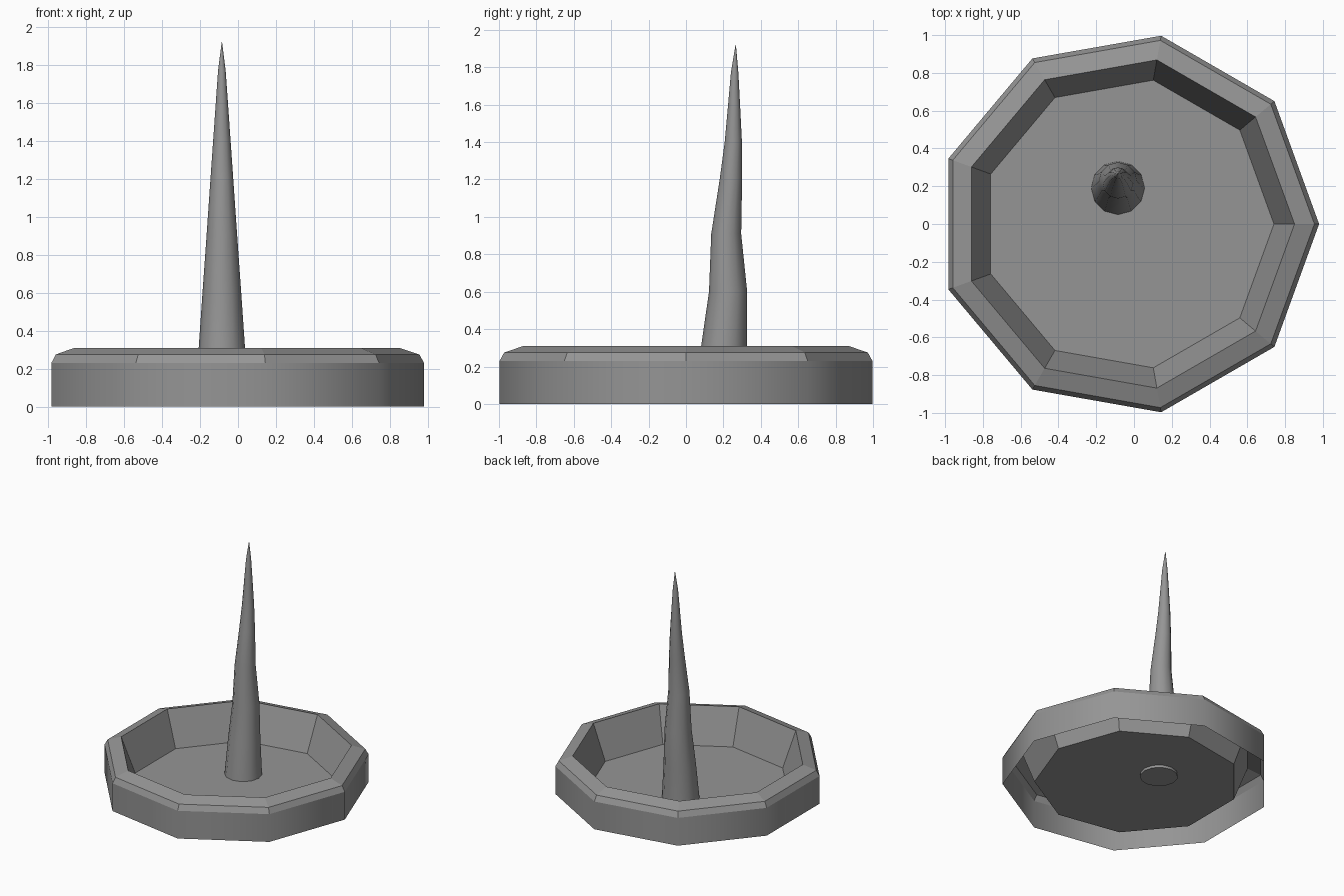
import bpy, bmesh, math

if "Cube" in bpy.data.objects:
    bpy.data.objects.remove(bpy.data.objects["Cube"])

grey = bpy.data.materials.new("stone grey")
grey.diffuse_color = (0.3, 0.3, 0.3, 1)
grey.use_nodes = True
grey.node_tree.nodes["Principled BSDF"].inputs["Base Color"].default_value = grey.diffuse_color


def loft(name, rings, sides, cap_start=False, cap_end=False, smooth=False):
    """Skin a stack of regular polygons given as (x, y, z, radius)."""
    bm = bmesh.new()
    loops = []
    for x, y, z, r in rings:
        loops.append([bm.verts.new((x + r * math.cos(math.tau * i / sides),
                                    y + r * math.sin(math.tau * i / sides), z))
                      for i in range(sides)])
    for a, b in zip(loops, loops[1:]):
        for i in range(sides):
            j = (i + 1) % sides
            bm.faces.new((a[i], a[j], b[j], b[i]))
    if cap_start:
        bm.faces.new(loops[0][::-1])
    if cap_end:
        bm.faces.new(loops[-1])
    for f in bm.faces:
        f.smooth = smooth and len(f.verts) == 4
    mesh = bpy.data.meshes.new(name)
    bm.to_mesh(mesh)
    bm.free()
    mesh.materials.append(grey)
    ob = bpy.data.objects.new(name, mesh)
    bpy.context.collection.objects.link(ob)
    return ob


CX = -0.032  # centre of the nine-sided basin

# Outer wall, open underneath
loft("outer_wall", [(CX, 0, 0, 1.012), (CX, 0, 0.23, 1.012)], 9, smooth=True)

# Bevelled rim, sloped inner wall and floor
loft("basin", [(CX, 0, z, r) for z, r in
               ((0.23, 1.012), (0.275, 0.987), (0.31, 0.882), (0.022, 0.773))],
     9, cap_end=True)

# Slightly bent spike: (height, y centre, radius)
spike = [(0, 0.19, 0.143), (0.31, 0.203, 0.122), (0.6, 0.225, 0.102),
         (0.91, 0.215, 0.08), (1.2, 0.24, 0.06), (1.4, 0.253, 0.046),
         (1.6, 0.257, 0.032), (1.77, 0.26, 0.02), (1.92, 0.266, 0.001)]
loft("spike", [(-0.085, y, z, r) for z, y, r in spike], 12,
     cap_start=True, cap_end=True, smooth=True)
